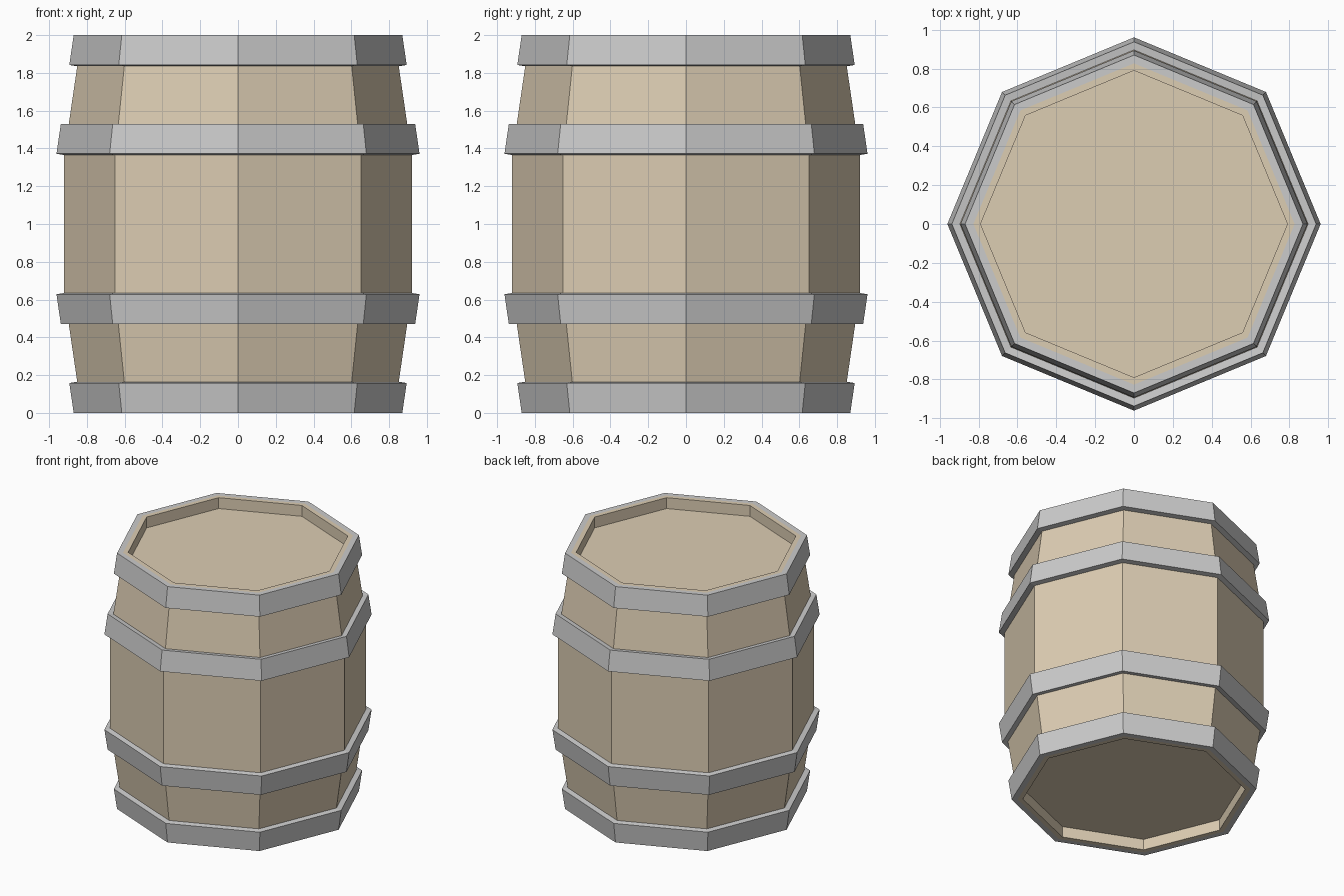
import bpy, bmesh
from math import cos, sin, pi

if "Cube" in bpy.data.objects:
    bpy.data.objects.remove(bpy.data.objects["Cube"])

SIDES = 8


def material(name, color):
    m = bpy.data.materials.new(name)
    m.diffuse_color = (*color, 1)
    m.use_nodes = True
    m.node_tree.nodes["Principled BSDF"].inputs["Base Color"].default_value = m.diffuse_color
    return m


def lathe(name, profile, mat, closed):
    """Turn an (r, z) profile into an eight-sided solid; open profiles get flat end caps."""
    bm = bmesh.new()
    rings = [[bm.verts.new((r * cos(2 * pi * i / SIDES), r * sin(2 * pi * i / SIDES), z))
              for i in range(SIDES)] for r, z in profile]
    pairs = list(zip(rings, rings[1:]))
    if closed:
        pairs.append((rings[-1], rings[0]))
    else:
        bm.faces.new(rings[0])
        bm.faces.new(rings[-1])
    for a, b in pairs:
        for i in range(SIDES):
            j = (i + 1) % SIDES
            bm.faces.new((a[i], a[j], b[j], b[i]))
    bmesh.ops.recalc_face_normals(bm, faces=bm.faces)
    mesh = bpy.data.meshes.new(name)
    bm.to_mesh(mesh)
    bm.free()
    mesh.materials.append(mat)
    obj = bpy.data.objects.new(name, mesh)
    bpy.context.collection.objects.link(obj)
    return obj


def flip(profile):
    return [(r, 2 - z) for r, z in reversed(profile)]


wood = material("wood", (0.72, 0.61, 0.45))
metal = material("metal", (0.6, 0.6, 0.6))

# Staved body with recessed lid and base
lower = [(0.79, 0.085), (0.79, 0), (0.827, 0), (0.92, 0.635)]
lathe("barrel_body", lower + flip(lower), wood, False)

# Hoops, mirrored top to bottom
end_hoop = [(0.827, 0), (0.87, 0), (0.893, 0.158), (0.85, 0.165)]
mid_hoop = [(0.896, 0.475), (0.938, 0.47), (0.961, 0.628), (0.919, 0.635)]
for label, hoop in (("end", end_hoop), ("middle", mid_hoop)):
    lathe(f"lower_{label}_hoop", hoop, metal, True)
    lathe(f"upper_{label}_hoop", flip(hoop), metal, True)
